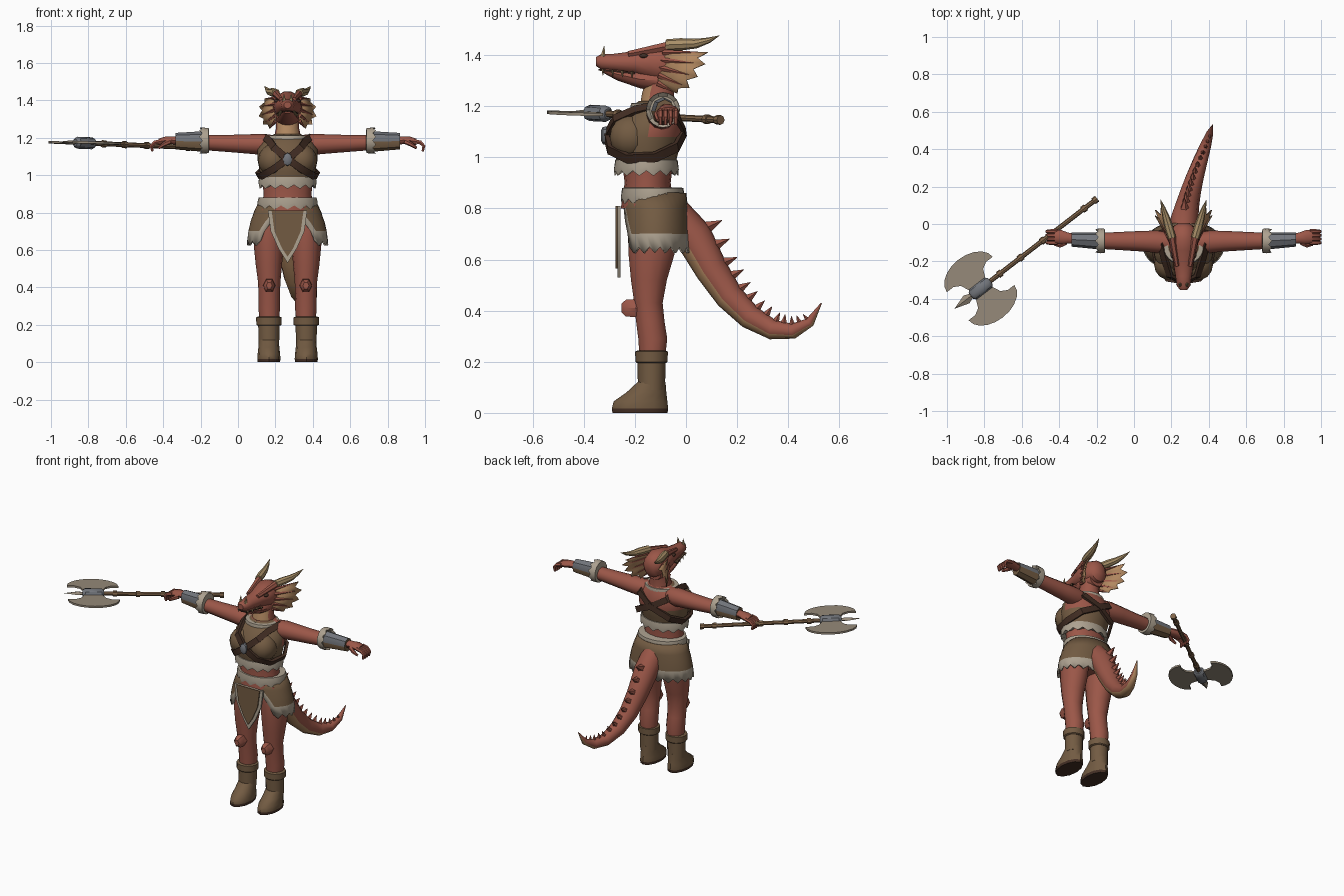
import bpy, bmesh, math
from mathutils import Vector as V, Matrix

if "Cube" in bpy.data.objects:
    bpy.data.objects.remove(bpy.data.objects["Cube"])

BODY = V((0.265, 0, 0))   # body centre line
made = []


def material(name, *rgb):
    m = bpy.data.materials.new(name)
    m.use_nodes = True
    m.diffuse_color = (*rgb, 1)
    b = m.node_tree.nodes["Principled BSDF"]
    b.inputs["Base Color"].default_value = (*rgb, 1)
    b.inputs["Roughness"].default_value = 0.8
    return m


SKIN = material("red scales", .33, .095, .065)
HIDE = material("brown leather", .17, .105, .055)
FUR = material("pale fur", .42, .36, .28)
DARK = material("dark leather", .055, .027, .017)
TAN = material("tan belly", .45, .25, .12)
STEEL = material("grey steel", .17, .18, .2)
BLADE = material("blade metal", .3, .25, .19)
WOOD = material("wood", .21, .125, .065)
HORN = material("horn", .4, .28, .14)


def mesh(name, verts, faces, mats, rule=None, pair=False, thick=0, at=BODY):
    """Make one object, or a left and right pair mirrored on the body centre."""
    mats = mats if isinstance(mats, list) else [mats]
    for s, side in ((1, "left_"), (-1, "right_")) if pair else ((1, ""),):
        bm = bmesh.new()
        vs = [bm.verts.new((v[0] * s, v[1], v[2])) for v in verts]
        for f in faces:
            bm.faces.new([vs[i] for i in f])
        bmesh.ops.recalc_face_normals(bm, faces=bm.faces)
        if rule:
            for i, f in enumerate(bm.faces):
                f.normal_update()
                f.material_index = int(rule(f.calc_center_median(), f.normal, i))
        me = bpy.data.meshes.new(side + name)
        bm.to_mesh(me)
        bm.free()
        for m in mats:
            me.materials.append(m)
        ob = bpy.data.objects.new(side + name, me)
        ob.location = at
        bpy.context.collection.objects.link(ob)
        if thick:
            mod = ob.modifiers.new("thickness", "SOLIDIFY")
            mod.thickness, mod.offset = thick, 0
        made.append(ob)


def frames(st, axis, side):
    """Centre, side and up vectors of every station."""
    out = []
    for k, s in enumerate(st):
        t = V(axis) if axis else V(st[min(k + 1, len(st) - 1)][:3]) - V(st[max(k - 1, 0)][:3])
        t.normalize()
        u = (V(side) - t * t.dot(V(side))).normalized()
        out.append((V(s[:3]), u, t.cross(u), t))
    return out


def loft(name, st, mats, axis=(0, 0, 1), side=(1, 0, 0), n=12, **kw):
    """Stations: x, y, z, radius a, radius b, optional zigzag along the axis."""
    verts, faces = [], []
    for s, (c, u, v, t) in zip(st, frames(st, axis, side)):
        rb = s[4] if len(s) > 4 else s[3]
        jag = s[5] if len(s) > 5 else 0
        for i in range(n):
            a = math.tau * i / n
            verts.append(c + u * s[3] * math.cos(a) + v * rb * math.sin(a) + t * jag * (i % 2))
    for k in range(len(st) - 1):
        for i in range(n):
            j = (i + 1) % n
            faces.append((k * n + i, k * n + j, k * n + n + j, k * n + n + i))
    faces += [tuple(range(n)), tuple(range(len(verts) - n, len(verts)))]
    mesh(name, verts, faces, mats, **kw)


def cone(name, a, b, r, mat, n=6, r2=.001, **kw):
    d = V(b) - V(a)
    loft(name, [(*a, r), (*b, r2)], mat, axis=d, side=(1, 0, 0) if abs(d.x) < .7 * d.length else (0, 1, 0), n=n, **kw)


def blob(name, c, r, mat, **kw):
    rings = [math.pi * k / 8 for k in range(9)]
    loft(name, [(c[0], c[1], c[2] - r[2] * math.cos(a), max(r[0] * math.sin(a), .0005),
                 max(r[1] * math.sin(a), .0005)) for a in rings], mat, n=14, **kw)


def plate(name, outline, depth, place, mat, **kw):
    """Extrude a flat outline; place maps (a, b, depth) to a point."""
    n = len(outline)
    verts = [place(a, b, d) for d in (-depth / 2, depth / 2) for a, b in outline]
    faces = [tuple(range(n)), tuple(range(n, 2 * n))]
    faces += [(i, (i + 1) % n, n + (i + 1) % n, n + i) for i in range(n)]
    mesh(name, verts, faces, mat, **kw)


def fur(name, c, rx, ry, h, axis=(0, 0, 1), side=(1, 0, 0), n=28, **kw):
    c, a = V(c), V(axis)
    rows = [(.5, .8, 0), (.45, 1, 0), (-.1, 1.04, .3), (-.5, 1.02, .45), (-.4, .8, 0)]
    loft(name, [(*(c + a * h * q), rx * f, ry * f, -h * j) for q, f, j in rows], FUR,
         axis=axis, side=side, n=n, **kw)


# Torso and vest
loft("belly", [(0, -.15, .8, .14, .105), (0, -.15, .9, .128, .09), (0, -.15, .98, .135, .1)], SKIN, n=16)
loft("pelvis", [(0, -.13, .68, .1, .07), (0, -.13, .74, .13, .1), (0, -.13, .84, .14, .105)], SKIN)
loft("vest", [(0, -.155, .96, .135, .11), (0, -.155, 1.02, .148, .125), (0, -.15, 1.08, .16, .135),
              (0, -.14, 1.14, .16, .125), (0, -.125, 1.19, .125, .095), (0, -.115, 1.22, .07, .07)],
     [HIDE, SKIN], n=20, rule=lambda c, n, i: c.z > 1.1 and c.y > -.13)
blob("vest_chest", (.078, -.215, 1.08), (.08, .085, .085), HIDE, pair=True)
fur("vest_fur", (0, -.155, .97), .15, .122, .045)
fur("waist_fur", (0, -.13, .86), .155, .12, .045)
fur("collar_fur", (0, -.125, 1.2), .105, .09, .025)

# Crossed straps, each a closed band round the torso
path = [(.1, -.2, 1.185), (.075, -.28, 1.15), (0, -.315, 1.085), (-.08, -.302, 1.03), (-.14, -.23, .995),
        (-.16, -.12, 1.0), (-.12, -.035, 1.04), (0, -.005, 1.1), (.1, -.035, 1.16), (.125, -.11, 1.205)]
verts, faces = [], []
for k, p in enumerate(path):
    t = (V(path[(k + 1) % 10]) - V(path[k - 1])).normalized()
    out = (V(p) - V((0, -.15, 1.08))).normalized()
    w = t.cross(out).normalized() * .019
    verts += [V(p) + w * a + out * b for a, b in ((1, .006), (-1, .006), (-1, -.012), (1, -.012))]
    faces += [(k * 4 + i, k * 4 + (i + 1) % 4, (k + 1) % 10 * 4 + (i + 1) % 4, (k + 1) % 10 * 4 + i) for i in range(4)]
mesh("chest_strap", verts, faces, DARK, pair=True)
loft("strap_buckle", [(0, -.3, 1.085, .026, .036), (0, -.325, 1.085, .024, .034), (0, -.332, 1.085, .014, .02)],
     STEEL, axis=(0, -1, 0), n=8)

# Skirt, open at the front, with fur along its hem and edges
rows = [(.86, .148, .115, 0), (.8, .175, .122, 14), (.75, .192, .127, 27), (.7, .204, .13, 37), (.65, .212, .133, 43)]
N = 30
verts = []
for k, (z, rx, ry, open_angle) in enumerate(rows):
    a0 = math.radians(open_angle)
    for i in range(N + 1):
        f = 0 if i == 0 else 1 if i == N else (.035 + .93 * (i - 1) / (N - 2))
        a = a0 + (math.tau - 2 * a0) * f
        verts.append((rx * math.sin(a), -.12 - ry * math.cos(a), z - (.025 * (i % 2) if k == 4 else 0)))
faces = [(k * (N + 1) + i, k * (N + 1) + i + 1, (k + 1) * (N + 1) + i + 1, (k + 1) * (N + 1) + i)
         for k in range(4) for i in range(N)]
mesh("skirt", verts, faces, [HIDE, FUR], thick=.012,
     rule=lambda c, n, i: i // N == 3 or (i // N > 0 and i % N in (0, N - 1)))


# Loincloth
def cloth(scale, drop):
    half = [(.105, .81), (.09, .7), (.05, .61)]
    return ([(x - scale, z) for x, z in half] + [(0, .53 + drop)] + [(scale - x, z) for x, z in half[::-1]])


plate("loincloth_fur", cloth(0, 0), .012, lambda a, b, d: (a, -.262 + d, b), FUR)
plate("loincloth", cloth(.02, .035), .008, lambda a, b, d: (a, -.271 + d, b), HIDE)

# Legs, knee pads and boots
loft("leg", [(.09, -.13, .82, .07, .09), (.1, -.13, .72, .083, .1), (.1, -.135, .62, .08, .092),
             (.1, -.145, .52, .07, .072), (.098, -.147, .43, .06, .057), (.098, -.14, .36, .057, .057),
             (.098, -.13, .29, .058, .058), (.098, -.132, .2, .05, .05)], SKIN, n=14, pair=True)
loft("knee_pad", [(.098, -.18, .41, .034, .042), (.098, -.235, .41, .032, .038), (.098, -.252, .41, .016, .02)],
     SKIN, axis=(0, -1, 0), n=6, pair=True)
loft("boot_cuff", [(.1, -.135, .195, .06, .058), (.1, -.135, .2, .067, .063), (.1, -.135, .24, .068, .064),
                   (.1, -.135, .245, .055, .052)], HIDE, pair=True)
loft("boot_shaft", [(.1, -.135, .09, .055, .053), (.1, -.135, .2, .057, .055)], HIDE, pair=True)
loft("boot_foot", [(.1, -.18, 0, .06, .108), (.1, -.18, .018, .062, .11), (.1, -.178, .045, .06, .105),
                   (.1, -.155, .08, .056, .078), (.1, -.135, .12, .053, .055)],
     [HIDE, DARK], pair=True, rule=lambda c, n, i: c.z < .018)

# Arms, bracers and hands
X, Y = (1, 0, 0), (0, 1, 0)
loft("arm", [(.08, -.1, 1.165, .055, .05), (.14, -.095, 1.165, .06, .056), (.22, -.092, 1.167, .055, .051),
             (.33, -.091, 1.17, .049, .045), (.46, -.09, 1.175, .042, .04)], SKIN, axis=X, side=Y, pair=True)
fur("bracer_fur", (.438, -.09, 1.185), .064, .067, -.036, axis=X, side=Y, n=20, pair=True)
loft("bracer", [(.45, -.09, 1.18, .046, .055), (.6, -.083, 1.182, .038, .044)], [HIDE, STEEL], axis=X, side=Y,
     n=8, pair=True, rule=lambda c, n, i: n.z > .3 and abs(n.x) < .8)
loft("palm", [(.58, -.08, 1.185, .026, .024), (.62, -.075, 1.187, .03, .022), (.655, -.07, 1.185, .038, .022),
              (.69, -.07, 1.178, .036, .018)], SKIN, axis=X, side=Y, n=10, pair=True)
for k in range(4):
    y = -.1 + .02 * k
    loft("finger", [(.675, y, 1.182, .012), (.71, y, 1.175, .012), (.729, y, 1.155, .01), (.722, y, 1.127, .007)],
         SKIN, axis=None, side=Y, n=6, pair=True)
loft("thumb", [(.63, -.1, 1.18, .014), (.66, -.115, 1.165, .012), (.69, -.11, 1.145, .007)],
     SKIN, axis=None, side=(0, 0, 1), n=6, pair=True)

# Neck and head
loft("neck", [(0, -.11, 1.17, .08, .075), (0, -.11, 1.25, .062, .062), (0, -.09, 1.33, .06, .06)], [SKIN, TAN],
     rule=lambda c, n, i: n.y < -.45)
loft("head", [(0, .005, 1.36, .03, .035), (0, -.02, 1.36, .062, .07), (0, -.08, 1.365, .078, .085),
              (0, -.14, 1.368, .074, .068), (0, -.2, 1.37, .056, .047), (0, -.28, 1.37, .043, .036),
              (0, -.33, 1.373, .036, .032), (0, -.352, 1.375, .02, .018)], SKIN, axis=(0, -1, 0), n=14)
loft("lower_jaw", [(0, -.04, 1.305, .05, .04), (0, -.1, 1.3, .064, .045), (0, -.18, 1.305, .052, .035),
                   (0, -.27, 1.325, .04, .024), (0, -.325, 1.343, .022, .012)], SKIN, axis=(0, -1, 0))
plate("mouth_line", [(.058, -.2), (.046, -.27), (.036, -.325), (0, -.343), (-.036, -.325), (-.046, -.27), (-.058, -.2)],
      .006, lambda a, b, d: (a, b, 1.341 + d - .09 * (b + .33)), DARK)
cone("brow_ridge", (.035, -.225, 1.405), (.062, -.07, 1.435), .012, SKIN, r2=.02, pair=True)
blob("eye", (.058, -.165, 1.397), (.012, .018, .009), DARK, pair=True)
cone("snout_horn", (.018, -.325, 1.395), (.02, -.32, 1.435), .011, HORN, pair=True)
for k in range(4):
    y = -.325 + .038 * k
    cone("tooth", (.034 + .006 * k, y, 1.345 - .003 * k), (.037 + .006 * k, y, 1.32 - .003 * k), .006, HORN, n=4, pair=True)
loft("horn", [(.062, -.075, 1.44, .022), (.078, -.02, 1.442, .024), (.095, .04, 1.445, .019),
              (.11, .09, 1.458, .011), (.123, .13, 1.476, .001)], HORN, axis=None, n=8, pair=True)

# Cheek fins: membrane with notched edge, and a ray to each tip
tips = [V(p) for p in ((.12, .085, 1.41), (.15, .075, 1.365), (.152, .045, 1.315), (.13, .012, 1.272), (.095, -.035, 1.25))]
roots = [V((.064, -.09 - .005 * k, 1.41 - .03 * k)) for k in range(5)]
edge, base = [], []
for k in range(9):
    a, b = k // 2, (k + 1) // 2
    base.append((roots[a] + roots[b]) / 2)
    edge.append(base[-1].lerp((tips[a] + tips[b]) / 2, .8 if k % 2 else 1))
mesh("cheek_fin", base + edge, [(k, k + 1, k + 10, k + 9) for k in range(8)], TAN, pair=True, thick=.006)
for r, t in zip(roots, tips):
    cone("fin_ray", r, r.lerp(t, .97), .012, SKIN, n=5, pair=True)

# Tail with tan underside and a row of spines
tail = [(0, -.06, .79, .07), (.005, .03, .69, .074), (.02, .1, .56, .064), (.037, .17, .455, .056), (.06, .25, .375, .048),
        (.09, .34, .325, .039), (.118, .42, .32, .03), (.14, .485, .355, .019), (.155, .53, .43, .002)]
loft("tail", tail, [SKIN, TAN], axis=None, rule=lambda c, n, i: i < 96 and i % 12 in (1, 2, 3, 4))
fr = frames(tail, None, (1, 0, 0))
for k in range(2, 15):
    a, b, f = k // 2, min(k // 2 + 1, 8), (k % 2) / 2
    c, v, t = (fr[a][j].lerp(fr[b][j], f) for j in (0, 2, 3))
    r = tail[a][3] * (1 - f) + tail[b][3] * f
    cone("tail_spine", c - v * r * .8, c - v * (r * 1.55 + .012) + t * r * .15, r * .32 + .003, SKIN, n=5)

# Double-headed axe, laid out from its hub along the shaft
U = V((-.79, -.61, .033)).normalized()
W = V((-.61, .79, 0)).normalized()
HUB = V((-.82, -.345, 1.172)) - BODY


def on_shaft(name, spans, mat, n=8):
    loft(name, [(*(HUB + U * u), a, b) for u, a, b in spans], mat, axis=U, side=W, n=n)


on_shaft("axe_shaft", [(-.78, .013, .013), (.04, .013, .013)], WOOD)
for u in (-.775, -.7, -.42, -.27, -.13):
    on_shaft("shaft_ring", [(u - .012, .019, .019), (u + .012, .019, .019)], WOOD)
on_shaft("axe_hub", [(-.065, .02, .02), (-.05, .036, .032), (.05, .036, .032), (.065, .02, .02)], STEEL)
on_shaft("axe_spike", [(.06, .012, .009), (.095, .026, .011), (.175, .001, .001)], BLADE, n=4)
outer = [(.155 * math.sin(a), .095 + .1 * (math.cos(a) - math.cos(1.57))) for a in [1.57 - .314 * k for k in range(11)]]
inner = [(-.11, .095), (-.075, .075), (-.05, .02), (.05, .02), (.075, .075), (.11, .095)]
for s, side in ((1, "rear"), (-1, "front")):
    plate(side + "_axe_blade", outer + inner, .012, lambda a, b, d: HUB + U * a + W * b * s + V((0, 0, d)), BLADE)

# Smooth rounded faces, keep hard edges
bpy.ops.object.select_all(action="DESELECT")
for ob in made:
    ob.select_set(True)
bpy.context.view_layer.objects.active = made[0]
bpy.ops.object.shade_smooth_by_angle(angle=math.radians(40))
